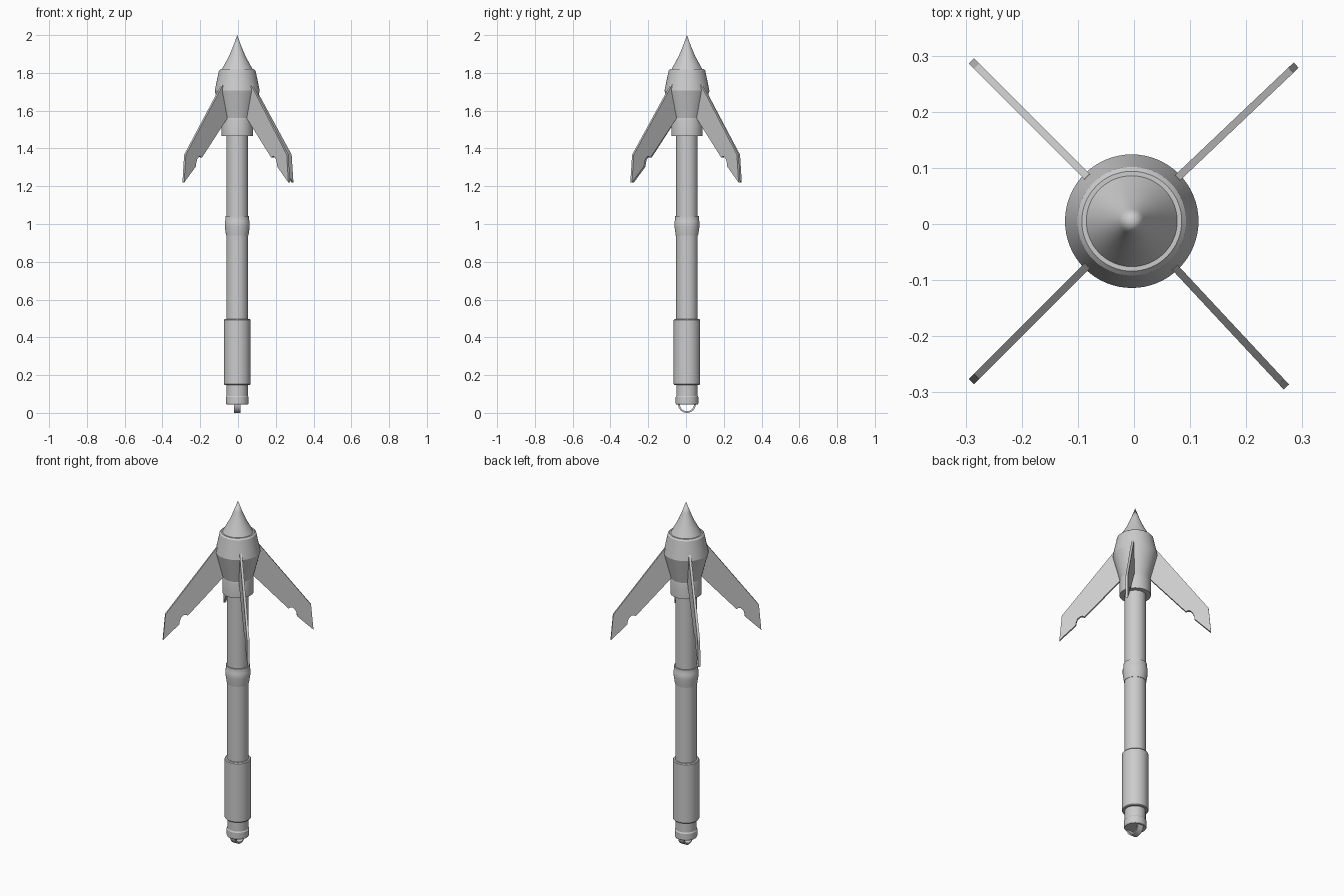
import bpy, bmesh, math
from mathutils import Matrix, Vector

if "Cube" in bpy.data.objects:
    bpy.data.objects.remove(bpy.data.objects["Cube"])

AXIS = Vector((-0.004, 0.005, 0))   # shaft axis, slightly off the bounding-box centre


def finish(bm, name):
    bmesh.ops.remove_doubles(bm, verts=bm.verts, dist=1e-5)
    bmesh.ops.recalc_face_normals(bm, faces=bm.faces)
    bm.transform(Matrix.Translation(AXIS))
    mesh = bpy.data.meshes.new(name)
    bm.to_mesh(mesh)
    bm.free()
    ob = bpy.data.objects.new(name, mesh)
    bpy.context.collection.objects.link(ob)
    bpy.ops.object.select_all(action='DESELECT')
    bpy.context.view_layer.objects.active = ob
    ob.select_set(True)
    bpy.ops.object.shade_smooth_by_angle(angle=math.radians(25))
    return ob


def lathe(name, profile, steps=64):
    """Spin an (r, z) profile around the shaft axis."""
    bm = bmesh.new()
    vs = [bm.verts.new((r, 0, z)) for r, z in profile]
    es = [bm.edges.new(p) for p in zip(vs, vs[1:])]
    bmesh.ops.spin(bm, geom=vs + es, cent=(0, 0, 0), axis=(0, 0, 1),
                   angle=math.tau, steps=steps)
    return finish(bm, name)


def plate(name, outline, thickness, angle):
    """Extrude an (r, z) outline into a flat plate turned to an angle."""
    bm = bmesh.new()
    face = bm.faces.new([bm.verts.new((r, -thickness / 2, z)) for r, z in outline])
    new = bmesh.ops.extrude_face_region(bm, geom=[face])['geom']
    bmesh.ops.translate(bm, vec=(0, thickness, 0),
                        verts=[v for v in new if isinstance(v, bmesh.types.BMVert)])
    bm.transform(Matrix.Rotation(math.radians(angle), 4, 'Z'))
    return finish(bm, name)


# pointed nose
lathe("nose_cone", [(0, 2.0), (0.022, 1.94), (0.044, 1.888), (0.081, 1.82), (0, 1.82)])

# flared head, tapering down into the collar
lathe("head", [(0, 1.815), (0.08, 1.815), (0.081, 1.82), (0.089, 1.82), (0.097, 1.812),
               (0.119, 1.706), (0.081, 1.56), (0.083, 1.55), (0.083, 1.467), (0, 1.467)])

# shaft
lathe("shaft", [(0, 1.48), (0.057, 1.48), (0.057, 0.48), (0, 0.48)])

# band halfway along the shaft
lathe("middle_band", [(0.05, 1.043), (0.063, 1.043), (0.063, 1.02), (0.066, 1.013),
                      (0.066, 0.985), (0.059, 0.938), (0.05, 0.938)])

# thick grip
lathe("grip", [(0, 0.497), (0.066, 0.497), (0.070, 0.492), (0.070, 0.152),
               (0.067, 0.148), (0, 0.148)])

# end cap
lathe("end_cap", [(0, 0.16), (0.056, 0.16), (0.056, 0.09), (0.060, 0.084),
                  (0.060, 0.05), (0.057, 0.044), (0, 0.044)])

# half-round strap loop under the end cap
outer = [(0.047 * math.cos(a), 0.047 + 0.047 * math.sin(a))
         for a in (math.pi + math.pi * i / 24 for i in range(25))]
inner = [(0.038 * math.cos(a), 0.047 + 0.038 * math.sin(a))
         for a in (math.tau - math.pi * i / 24 for i in range(25))]
plate("end_loop", outer + inner, 0.035, 90)

# four swept-back fins with a notch near the tip
fin = [(0.07, 1.738), (0.113, 1.738), (0.391, 1.367), (0.404, 1.219), (0.316, 1.305),
       (0.314, 1.322), (0.307, 1.342), (0.293, 1.356), (0.280, 1.357), (0.270, 1.352),
       (0.08, 1.56), (0.07, 1.56)]
for i, ang in enumerate((43.5, 135, 225, 313)):
    plate(f"fin_{i + 1}", fin, 0.013, ang)
